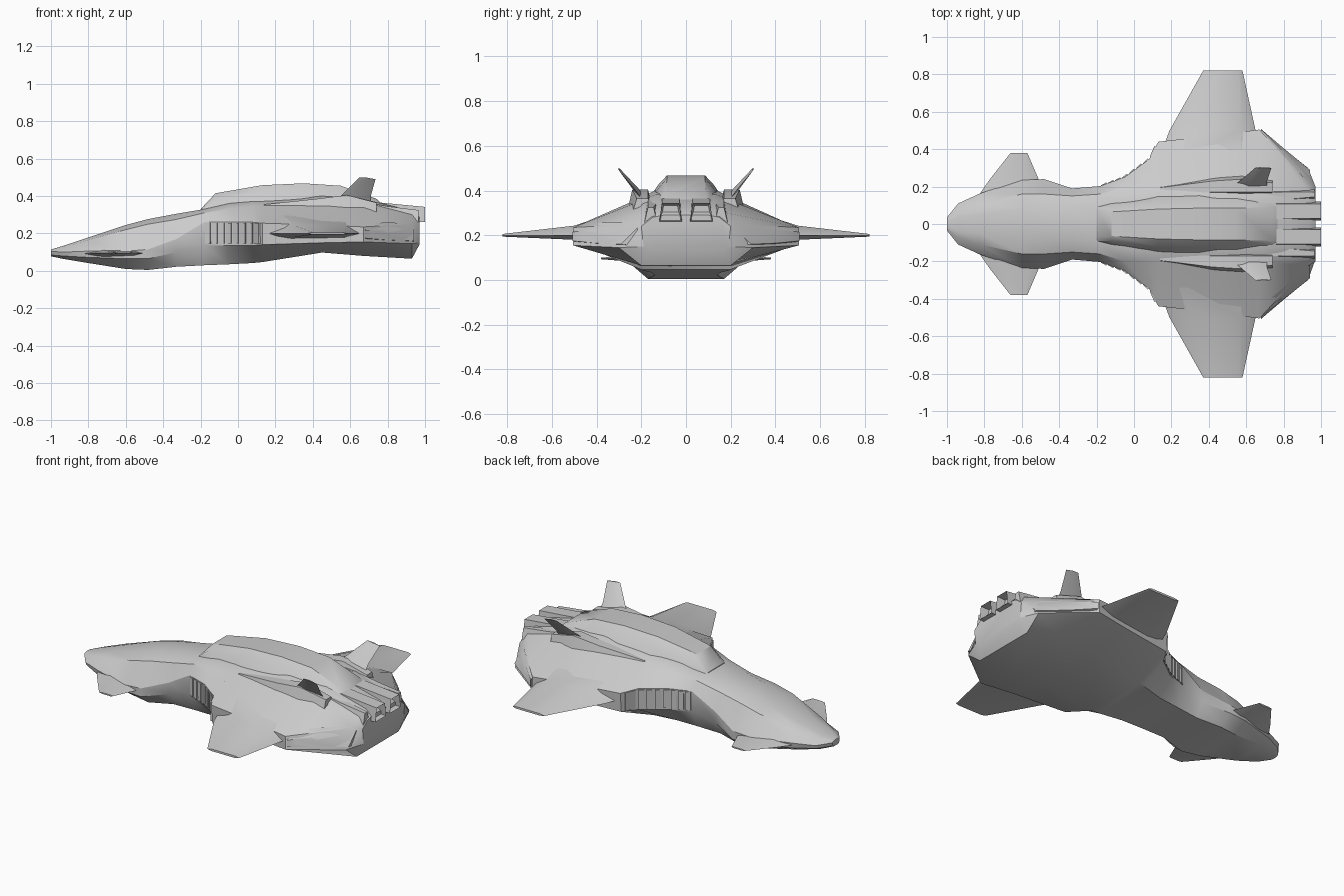
import bpy, bmesh, math
from mathutils import Vector


def loft(name, rings, mirror=False, inset_last=0, angle=30):
    """Skin a list of equal-length point rings, capped at both ends."""
    bm = bmesh.new()
    vs = [[bm.verts.new(p) for p in r] for r in rings]
    n = len(rings[0])
    for a, b in zip(vs, vs[1:]):
        for i in range(n):
            j = (i + 1) % n
            bm.faces.new((a[i], a[j], b[j], b[i]))
    bm.faces.new(vs[0][::-1])
    end = bm.faces.new(vs[-1])
    bmesh.ops.recalc_face_normals(bm, faces=bm.faces[:])
    if inset_last:
        bmesh.ops.inset_region(bm, faces=[end], thickness=inset_last)
        bmesh.ops.translate(bm, verts=end.verts[:], vec=(-0.05, 0, 0))
    me = bpy.data.meshes.new(name)
    bm.to_mesh(me)
    bm.free()
    ob = bpy.data.objects.new(name, me)
    bpy.context.collection.objects.link(ob)
    if mirror:
        m = ob.modifiers.new("mirror", 'MIRROR')
        m.use_axis = (False, True, False)
        m.use_mirror_merge = False
    bpy.ops.object.select_all(action='DESELECT')
    ob.select_set(True)
    bpy.context.view_layer.objects.active = ob
    bpy.ops.object.shade_smooth_by_angle(angle=math.radians(angle))
    return ob


def section(row):
    """Symmetric cross-section: x, then half-profile (y, z) pairs, bottom to top."""
    x, v = row[0], row[1:]
    half = [(v[i], v[i + 1]) for i in range(0, len(v), 2)]
    return [(x, y, z) for y, z in half] + [(x, -y, z) for y, z in half[::-1]]


# Hull: belly edge, lower waist, upper waist, shoulder, top edge
nose = [
    (-1.0, .02, .078, .03, .085, .035, .105, .025, .111, .015, .114),
    (-.94, .07, .065, .10, .08, .11, .10, .07, .125, .04, .132),
    (-.82, .11, .045, .16, .073, .165, .105, .11, .16, .05, .172),
    (-.60, .15, .01, .23, .065, .235, .105, .16, .22, .08, .245),
    (-.48, .17, .005, .24, .065, .24, .115, .16, .25, .08, .277),
    (-.33, .14, .022, .185, .10, .19, .17, .15, .275, .09, .305),
    (-.18, .15, .03, .20, .135, .203, .26, .16, .31, .10, .33),
]
body = [
    (-.05, .16, .035, .25, .135, .25, .26, .20, .33, .12, .36),
    (.08, .19, .042, .345, .135, .345, .26, .20, .345, .13, .375),
    (.13, .20, .047, .43, .14, .44, .255, .20, .347, .13, .38),
    (.45, .22, .098, .47, .15, .475, .245, .22, .36, .14, .40),
    (.67, .22, .08, .505, .155, .505, .235, .20, .355, .13, .385),
    (.93, .20, .065, .30, .145, .225, .25, .18, .30, .12, .32),
    (.97, .16, .14, .19, .15, .20, .24, .15, .28, .10, .29),
]
loft("hull", [section(r) for r in nose + body])

# Raised dorsal spine
spine = [
    (-.20, .10, .30, .09, .325, .07, .33),
    (-.12, .12, .32, .09, .39, .065, .415),
    (.13, .16, .35, .12, .42, .08, .458),
    (.35, .17, .36, .125, .425, .085, .468),
    (.55, .16, .36, .12, .415, .085, .455),
    (.74, .14, .33, .12, .36, .09, .385),
    (.80, .13, .30, .12, .315, .09, .33),
]
loft("dorsal_spine", [section(r) for r in spine])

# Main wings
def wing_ring(y, le, a, b, te, zt, zm, zb):
    return [(le, y, zm), (a, y, zt), (b, y, zt), (te, y, zm), (b, y, zb), (a, y, zb)]

loft("main_wing", [
    wing_ring(.34, .13, .24, .58, .68, .295, .20, .16),
    wing_ring(.50, .19, .30, .57, .65, .243, .20, .18),
    wing_ring(.82, .37, .40, .56, .58, .206, .20, .194),
], mirror=True)

# Small nose canards
loft("nose_canard", [
    wing_ring(.14, -.84, -.74, -.56, -.48, .115, .092, .07),
    wing_ring(.24, -.77, -.70, -.56, -.51, .106, .094, .082),
    wing_ring(.38, -.66, -.64, -.58, -.57, .101, .097, .093),
], mirror=True)

# Fin pods on the shoulders and canted tail fins
def box_ring(x, y0, y1, z0, z1, slope=.02):
    return [(x, y0, z0), (x, y1, z0), (x, y1 - slope, z1), (x, y0 + slope, z1)]

loft("fin_pod", [
    box_ring(.14, .16, .20, .33, .355, .005),
    box_ring(.42, .15, .25, .33, .385),
    box_ring(.58, .15, .26, .32, .405),
    box_ring(.74, .15, .24, .30, .365),
], mirror=True)
loft("tail_fin", [
    [(.50, .19, .36), (.60, .205, .36), (.71, .19, .35), (.60, .175, .36)],
    [(.56, .225, .41), (.62, .237, .405), (.71, .225, .40), (.62, .213, .41)],
    [(.65, .302, .50), (.69, .305, .498), (.735, .30, .49), (.69, .296, .498)],
], mirror=True)

# Twin hollow engine nozzles with a housing beneath
loft("engine_nozzle", [
    box_ring(.76, .015, .12, .255, .365, .012),
    box_ring(1.0, .018, .12, .262, .342, .012),
], mirror=True, inset_last=.012)
loft("engine_shroud", [
    box_ring(.66, .10, .20, .27, .37, .03),
    box_ring(.80, .10, .20, .25, .345, .03),
    box_ring(.965, .125, .19, .24, .325, .02),
], mirror=True)

# Lower rear side panels
loft("side_panel", [
    [(.68, .47, .165), (.68, .507, .175), (.68, .507, .215), (.68, .44, .25)],
    [(.80, .36, .15), (.80, .405, .165), (.80, .385, .225), (.80, .34, .26)],
    [(.94, .20, .15), (.94, .29, .16), (.94, .235, .215), (.94, .20, .25)],
], mirror=True)

# Intake slats following the curved flank
path = [Vector((x, y, 0)) for x, y in
        ((-.18, .202), (-.05, .25), (.08, .345), (.125, .43))]

def flank(x):
    for a, b in zip(path, path[1:]):
        if x <= b.x + 1e-6:
            return a.lerp(b, (x - a.x) / (b.x - a.x))
    return path[-1]

for k in range(8):
    x0 = -.175 + k * .0375
    a, b = flank(x0), flank(x0 + .029)
    d = (b - a).normalized()
    out = Vector((-d.y, d.x, 0))
    corners = [a - out * .02, b - out * .02, b + out * .008, a + out * .003]
    loft(f"intake_slat_{k + 1}",
         [[p + Vector((0, 0, z)) for p in corners] for z in (.145, .255)], mirror=True)
